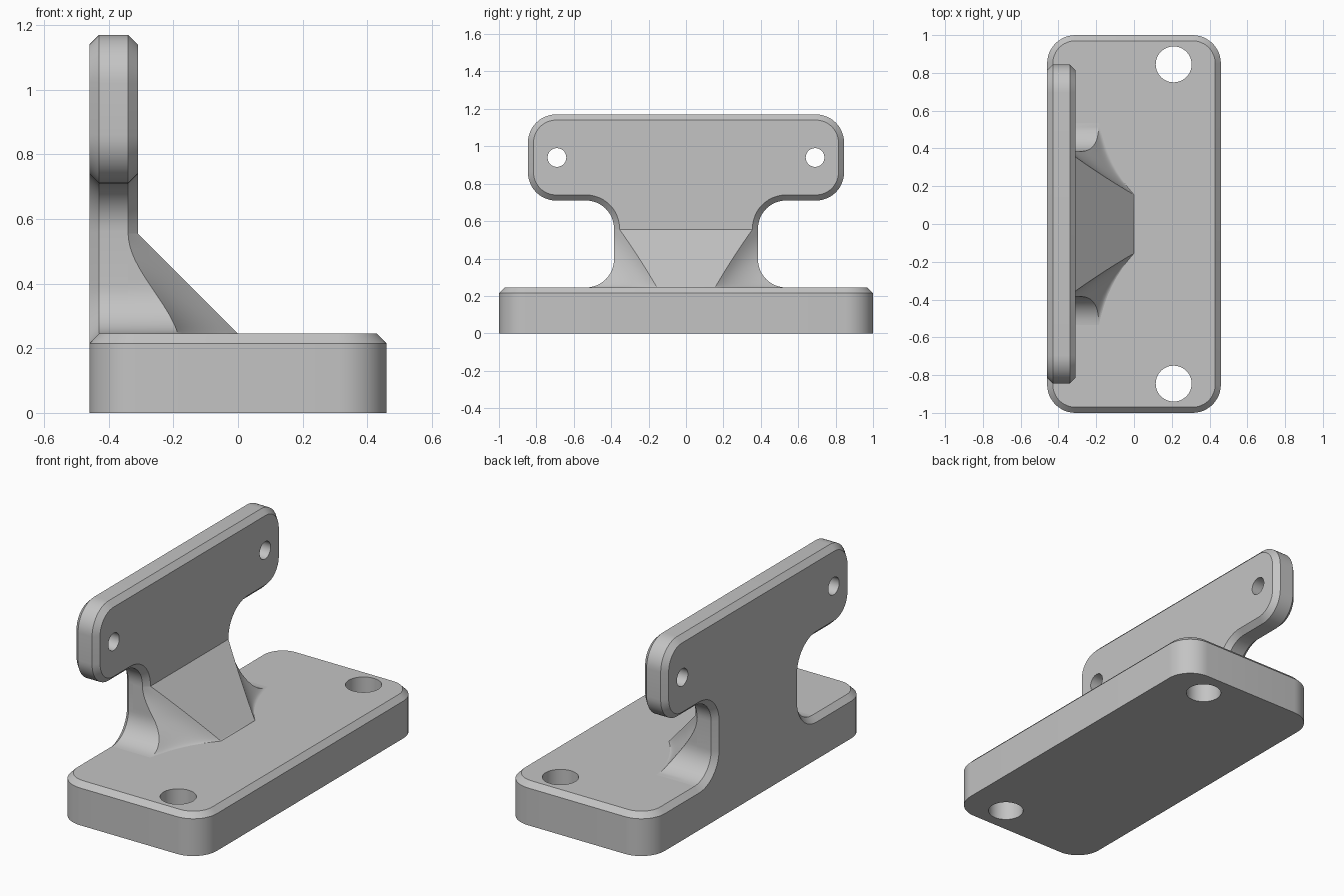
import bpy
import bmesh
from math import cos, sin, radians, sqrt

cube = bpy.data.objects.get("Cube")
if cube:
    bpy.data.objects.remove(cube, do_unlink=True)

R = 0.15        # corner and fillet radius
C = 0.03        # chamfer
TOP = 0.245     # top of the base
BACK, FACE = -0.46, -0.31
SEG = 12

grey = bpy.data.materials.new("plain grey")
grey.use_nodes = True
grey.diffuse_color = (0.55, 0.55, 0.55, 1)
grey.node_tree.nodes["Principled BSDF"].inputs["Base Color"].default_value = grey.diffuse_color


def arc(cx, cy, r, a0, a1):
    angles = [radians(a0 + (a1 - a0) * k / SEG) for k in range(SEG + 1)]
    return [(cx + r * cos(a), cy + r * sin(a)) for a in angles]


def loft(name, rings):
    """Skin a stack of equal-length rings and cap both ends."""
    bm = bmesh.new()
    loops = [[bm.verts.new(p) for p in ring] for ring in rings]
    for a, b in zip(loops, loops[1:]):
        for k in range(len(a)):
            j = (k + 1) % len(a)
            bm.faces.new((a[k], a[j], b[j], b[k]))
    bm.faces.new(loops[0])
    bm.faces.new(loops[-1])
    bmesh.ops.recalc_face_normals(bm, faces=bm.faces)
    mesh = bpy.data.meshes.new(name)
    bm.to_mesh(mesh)
    bm.free()
    mesh.materials.append(grey)
    obj = bpy.data.objects.new(name, mesh)
    bpy.context.collection.objects.link(obj)
    return obj


def activate(obj):
    bpy.ops.object.select_all(action='DESELECT')
    obj.select_set(True)
    bpy.context.view_layer.objects.active = obj


def drill(obj, place, radius, turn):
    """Cut a round hole straight through."""
    bpy.ops.mesh.primitive_cylinder_add(vertices=48, radius=radius, depth=1,
                                        location=place, rotation=(0, turn, 0))
    cutter = bpy.context.object
    cutter.hide_render = True
    cutter.data.materials.append(grey)
    activate(obj)
    mod = obj.modifiers.new("hole", 'BOOLEAN')
    mod.operation = 'DIFFERENCE'
    mod.solver = 'EXACT'
    mod.object = cutter
    bpy.ops.object.modifier_apply(modifier=mod.name)
    bpy.data.objects.remove(cutter, do_unlink=True)


def smooth(obj):
    activate(obj)
    bpy.ops.object.shade_smooth_by_angle(angle=radians(30))


# Base: rounded slab, chamfered along the top
def base_ring(z, inset):
    x, y, r = -BACK - R, 1 - R, R - inset
    pts = (arc(x, y, r, 0, 90) + arc(-x, y, r, 90, 180)
           + arc(-x, -y, r, 180, 270) + arc(x, -y, r, 270, 360))
    return [(px, py, z) for px, py in pts]


base = loft("base", [base_ring(0, 0), base_ring(TOP - C, 0), base_ring(TOP, C)])
for side in (-1, 1):
    drill(base, (0.21, side * 0.845, 0), 0.095, 0)
smooth(base)


# Upright plate: T outline with filleted neck, chamfered front and back
def plate_ring(x, inset):
    flare, head, low = 0.385 + R, 0.845 - R, 0.71
    half = [(flare, TOP - 2 * C)]
    half += arc(flare, TOP + R, R + inset, 270, 180)
    half += arc(flare, low - R, R + inset, 180, 90)
    half += arc(head, low + R, R - inset, -90, 0)
    half += arc(head, 1.17 - R, R - inset, 0, 90)
    return [(x, y, z) for y, z in half] + [(x, -y, z) for y, z in reversed(half)]


plate = loft("upright_plate", [plate_ring(BACK, C), plate_ring(BACK + C, 0),
                               plate_ring(FACE - C, 0), plate_ring(FACE, C)])
for side in (-1, 1):
    drill(plate, (FACE, side * 0.69, 0.94), 0.05, radians(90))
smooth(plate)


# Gusset: sloping brace whose flared sides narrow towards the base
def gusset_ring(z):
    t = (TOP + 0.31 - z) / 0.31
    dip = max(0, TOP + R - z)
    ya = 0.385 + R - sqrt(max(0, R * R - dip * dip))
    xa = FACE - C + 0.154 * (2.36 * t * t - 1.36 * t ** 3)
    xb, yb = FACE + 0.31 * t, 0.355 - 0.22 * t + 0.02 * t * t
    xc = (xa + xb) / 2 - 0.047 * t * t
    yc = (ya + yb) / 2 - 0.035 * t * t
    half = [(-0.4, ya)]
    for k in range(9):
        u = k / 8
        w = (1 - u) ** 2, 2 * u * (1 - u), u * u
        half.append((w[0] * xa + w[1] * xc + w[2] * xb,
                     w[0] * ya + w[1] * yc + w[2] * yb))
    return [(x, y, z) for x, y in half] + [(x, -y, z) for x, y in reversed(half)]


levels = [TOP + 0.31 - 0.02 * k for k in range(8)]
levels += [z for _, z in arc(0, TOP + R, R, 180, 270)]
smooth(loft("gusset", [gusset_ring(z) for z in levels]))
